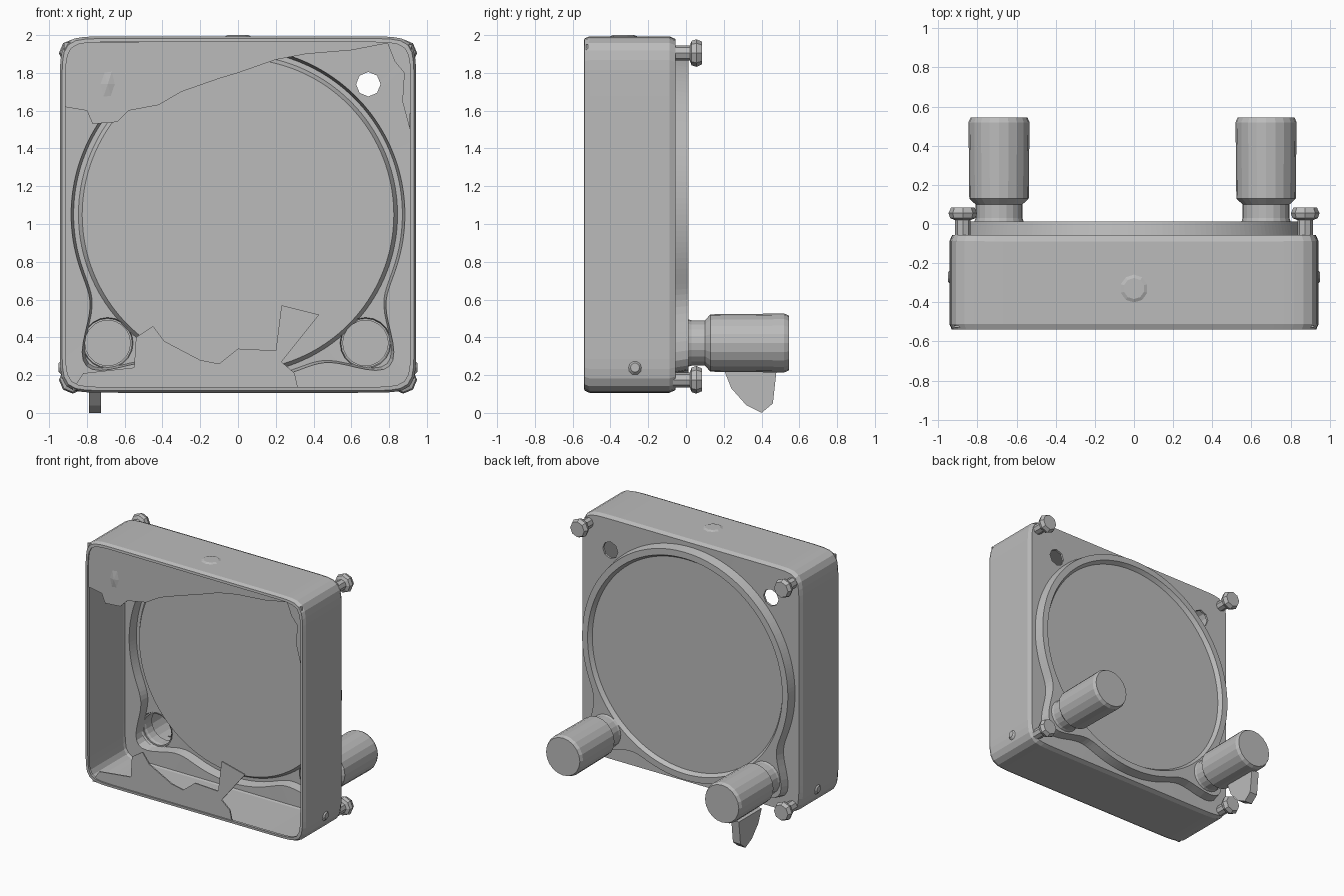
import bpy, bmesh, math
from mathutils import Matrix

if "Cube" in bpy.data.objects:
    bpy.data.objects.remove(bpy.data.objects["Cube"])

GREY = bpy.data.materials.new("light grey")
GREY.diffuse_color = (0.5, 0.5, 0.5, 1)
GREY.use_nodes = True
GREY.node_tree.nodes["Principled BSDF"].inputs["Base Color"].default_value = GREY.diffuse_color
CZ, HALF = 1.05, 0.943      # centre height and half width of the housing


def finish(name, bm, recalc=True):
    if recalc:
        bmesh.ops.recalc_face_normals(bm, faces=bm.faces[:])
    me = bpy.data.meshes.new(name)
    bm.to_mesh(me)
    bm.free()
    me.materials.append(GREY)
    ob = bpy.data.objects.new(name, me)
    bpy.context.collection.objects.link(ob)
    return ob


def loft(bm, loops, cap=True):
    rings = [[bm.verts.new(p) for p in lp] for lp in loops]
    for a, b in zip(rings, rings[1:]):
        n = len(a)
        for i in range(n):
            j = (i + 1) % n
            bm.faces.new((a[i], a[j], b[j], b[i]))
    if cap:
        bm.faces.new(rings[-1])
    return rings


def turned(name, profile, x, z, sides, closed=False):
    # profile of (radius, y) turned about an axis parallel to y
    bm = bmesh.new()
    ang = [2 * math.pi * i / sides for i in range(sides)]
    rings = loft(bm, [[(x + r * math.cos(a), y, z + r * math.sin(a)) for a in ang]
                      for r, y in profile])
    if closed:
        bm.faces.new(rings[0])
    return finish(name, bm)


def slab(name, pts, axis, lo, hi):
    # flat outline extruded along x (points y,z) or y (points x,z)
    bm = bmesh.new()

    def at(p, d):
        return (d, p[0], p[1]) if axis == 'x' else (p[0], d, p[1])
    rings = loft(bm, [[at(p, lo) for p in pts], [at(p, hi) for p in pts]])
    bm.faces.new(rings[0])
    return finish(name, bm)


# Housing: rounded square walls, back plate, raised lobed rim and recessed disc
N = 192
ANG = [2 * math.pi * i / N for i in range(N)]


def square(a):
    c, s = abs(math.cos(a)), abs(math.sin(a))
    return HALF / (c ** 20 + s ** 20) ** 0.05


def lobed(a):
    r = 0.89
    for centre in (1.25 * math.pi, 1.75 * math.pi):
        r += 0.25 * math.exp(-((a - centre) / 0.17) ** 2)
    return r


def ring(fn, y, k=1.0):
    return [(k * fn(a) * math.cos(a), y, CZ + k * fn(a) * math.sin(a)) for a in ANG]


bm = bmesh.new()
loft(bm, [
    ring(square, -0.53, 0.968), ring(square, -0.53, 0.982),
    ring(square, -0.51, 0.99), ring(square, -0.09, 0.99),
    ring(square, -0.065, 0.98), ring(lobed, -0.065),
    ring(lobed, 0.005, 0.985), ring(lambda a: 0.84, 0.005),
    ring(lambda a: 0.82, -0.025)])
housing = finish("housing", bm)
solid = housing.modifiers.new("thickness", 'SOLIDIFY')
solid.thickness = 0.02
solid.offset = 0

# Round openings for the two pipes and the two upper mounting holes
cutters = []
for x in (-0.69, 0.675):
    cutters.append(turned("pipe_hole_cutter", [(0.12, -0.2), (0.12, 0.1)], x, 0.37, 20, True))
for x in (-0.69, 0.69):
    cutters.append(turned("mount_hole_cutter", [(0.065, -0.2), (0.065, 0.1)], x, 1.74, 8, True))
for c in cutters:
    c.hide_render = True
    m = housing.modifiers.new("hole", 'BOOLEAN')
    m.operation = 'DIFFERENCE'
    m.solver = 'EXACT'
    m.object = c
bpy.context.view_layer.objects.active = housing
housing.select_set(True)
for m in list(housing.modifiers):
    bpy.ops.object.modifier_apply(modifier=m.name)
for c in cutters:
    bpy.data.objects.remove(c, do_unlink=True)

# Pipes: narrow neck and wide end, open into the housing
for side, x in (("left", -0.69), ("right", 0.675)):
    turned(side + "_pipe", [(0.135, -0.02), (0.12, 0.03), (0.12, 0.1), (0.152, 0.13),
                            (0.156, 0.52), (0.145, 0.545)], x, 0.37, 20)

# Fin under the left pipe
slab("pipe_fin", [(0.2, 0.23), (0.24, 0.13), (0.32, 0.04), (0.4, 0.0),
                  (0.46, 0.05), (0.48, 0.23)], 'x', -0.79, -0.725)

# Corner screws on the back
for x in (-0.875, 0.875):
    for z in (1.905, 0.175):
        turned("corner_screw", [(0.04, -0.07), (0.04, 0.02), (0.065, 0.03),
                                (0.073, 0.055), (0.06, 0.085)], x, z, 8, True)

# Torn remains of the front cover
slab("upper_cover_remnant", [
    (-0.92, 1.96), (0.86, 1.97), (0.6, 1.92), (0.36, 1.9), (0.2, 1.87), (0.0, 1.8),
    (-0.1, 1.77), (-0.3, 1.7), (-0.42, 1.63), (-0.58, 1.6), (-0.64, 1.54),
    (-0.77, 1.53), (-0.8, 1.6), (-0.92, 1.62)], 'y', -0.53, -0.52)
slab("lower_cover_remnant", [
    (-0.88, 0.12), (-0.82, 0.21), (-0.55, 0.24), (-0.54, 0.4), (-0.45, 0.46),
    (-0.39, 0.38), (-0.2, 0.28), (-0.1, 0.26), (0.0, 0.34), (0.2, 0.33),
    (0.23, 0.57), (0.43, 0.52), (0.23, 0.27), (0.3, 0.21), (0.32, 0.12)], 'y', -0.53, -0.52)
slab("side_cover_remnant", [
    (0.92, 1.95), (0.79, 1.96), (0.83, 1.86), (0.88, 1.8), (0.87, 1.65),
    (0.91, 1.5)], 'y', -0.53, -0.52)

# Lump behind the upper left corner of the cover
bm = bmesh.new()
bmesh.ops.create_icosphere(bm, subdivisions=2, radius=1,
                           matrix=Matrix.Translation((-0.69, -0.45, 1.74))
                           @ Matrix.Diagonal((0.11, 0.09, 0.2, 1)))
finish("corner_lump", bm)


# Shallow round bosses on the top and sides
def boss(name, loc, rot, r):
    bm = bmesh.new()
    bmesh.ops.create_cone(bm, cap_ends=True, segments=10, radius1=r, radius2=r * 0.6,
                          depth=0.016, matrix=Matrix.Translation(loc) @ rot)
    finish(name, bm)


boss("top_boss", (0, -0.33, CZ + HALF), Matrix.Identity(4), 0.09)
for s in (-1, 1):
    boss("side_boss", (s * HALF, -0.27, 0.24),
         Matrix.Rotation(s * math.pi / 2, 4, 'Y'), 0.04)
